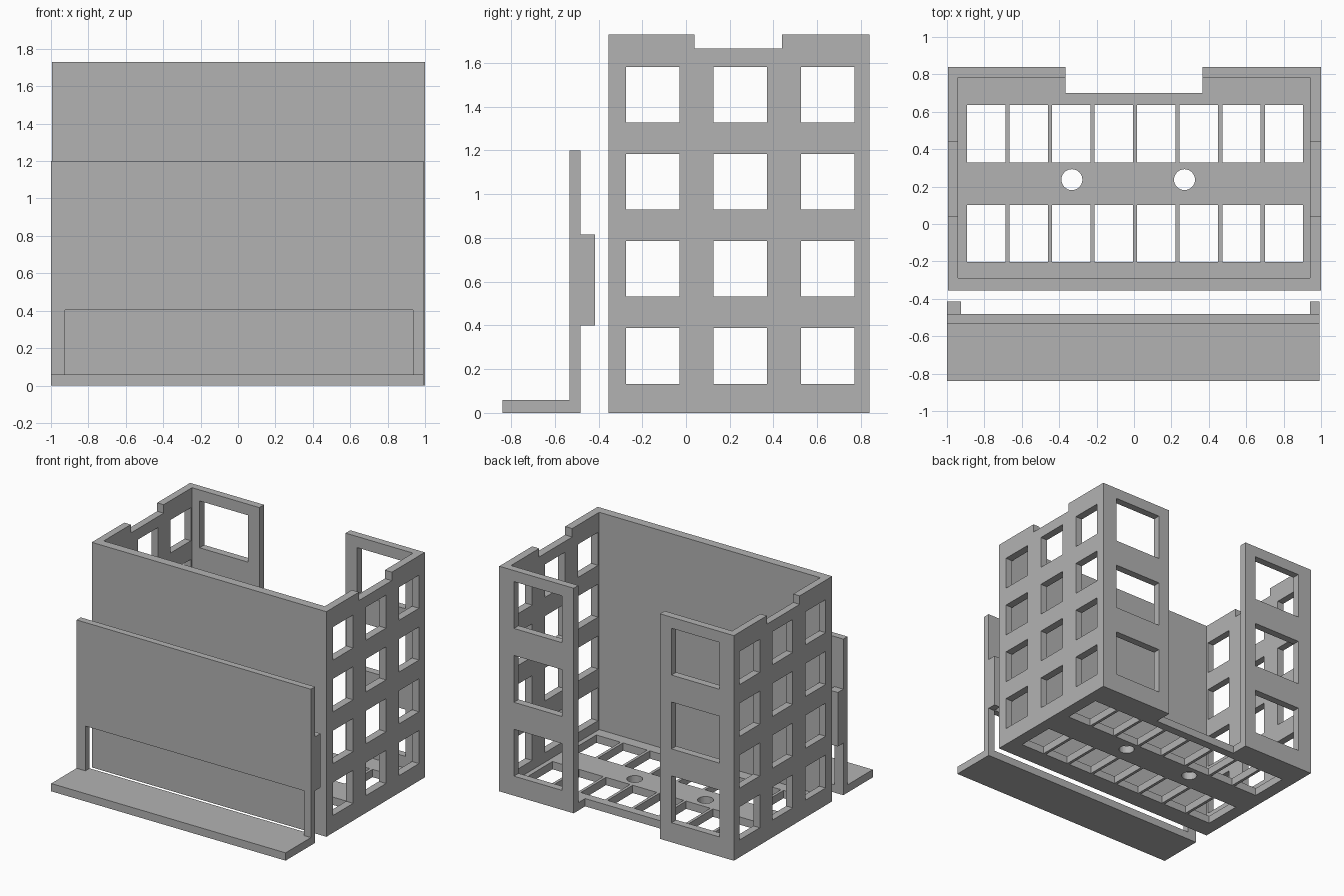
import bpy, bmesh, math
from mathutils import Vector

cube = bpy.data.objects.get("Cube")
if cube:
    bpy.data.objects.remove(cube, do_unlink=True)

grey = bpy.data.materials.new("plain_grey")
grey.use_nodes = True
COLOUR = (0.45, 0.45, 0.45, 1)
grey.diffuse_color = COLOUR
grey.node_tree.nodes["Principled BSDF"].inputs["Base Color"].default_value = COLOUR


def rect(u0, u1, v0, v1):
    return [(u0, v0), (u1, v0), (u1, v1), (u0, v1)]


def circle(cu, cv, r, n=32):
    return [(cu + r * math.cos(2 * math.pi * i / n), cv + r * math.sin(2 * math.pi * i / n))
            for i in range(n)]


def plate(name, axis, start, end, outline, holes=()):
    """Flat outline with holes, extruded along one axis from start to end."""
    def place(u, v):
        return {"x": (start, u, v), "y": (u, start, v), "z": (u, v, start)}[axis]

    direction = Vector([float(axis == a) for a in "xyz"])
    bm = bmesh.new()
    for loop in [outline, *holes]:
        verts = [bm.verts.new(place(u, v)) for u, v in loop]
        for i, vert in enumerate(verts):
            bm.edges.new((vert, verts[i - 1]))
    bmesh.ops.triangle_fill(bm, use_beauty=True, edges=bm.edges[:], normal=direction)
    made = bmesh.ops.extrude_face_region(bm, geom=bm.faces[:], use_keep_orig=True)["geom"]
    moved = [g for g in made if isinstance(g, bmesh.types.BMVert)]
    bmesh.ops.translate(bm, verts=moved, vec=direction * (end - start))
    bmesh.ops.recalc_face_normals(bm, faces=bm.faces[:])
    mesh = bpy.data.meshes.new(name)
    bm.to_mesh(mesh)
    bm.free()
    mesh.materials.append(grey)
    obj = bpy.data.objects.new(name, mesh)
    bpy.context.collection.objects.link(obj)
    return obj


# Main extents of the open building shell
LEFT, RIGHT, IN_X = -0.995, 1.0, 0.94
FRONT, IN_FRONT, IN_BACK, BACK = -0.355, -0.288, 0.783, 0.84
TOP, SLAB, GAP = 1.73, 0.06, 0.367

# Side walls: notched top and a grid of square windows
side_outline = [(FRONT, 0), (BACK, 0), (BACK, TOP), (0.44, TOP), (0.44, 1.665),
                (0.04, 1.665), (0.04, TOP), (FRONT, TOP)]
side_windows = [rect(-0.275 + 0.4 * c, -0.03 + 0.4 * c, 0.133 + 0.398 * r, 0.387 + 0.398 * r)
                for c in range(3) for r in range(4)]
plate("right_side_wall", "x", LEFT, -IN_X, side_outline, side_windows)
plate("left_side_wall", "x", IN_X, RIGHT, side_outline, side_windows)

# Solid front wall
plate("front_wall", "y", FRONT, IN_FRONT, rect(-IN_X, IN_X, 0, TOP))

# Back wall: two panels with three windows each, open in the middle
for name, s in (("right_back_panel", -1), ("left_back_panel", 1)):
    windows = [rect(s * 0.465, s * 0.875, 0.15 + 0.5675 * r, 0.51 + 0.5675 * r)
               for r in range(3)]
    plate(name, "y", IN_BACK, BACK, rect(s * GAP, s * IN_X, 0, TOP), windows)

# Floor: recessed at the back opening, two rows of slots and two round holes
floor_outline = [(-IN_X, IN_FRONT), (IN_X, IN_FRONT), (IN_X, IN_BACK), (GAP, IN_BACK),
                 (GAP, 0.70), (-GAP, 0.70), (-GAP, IN_BACK), (-IN_X, IN_BACK)]
slots = [rect(-0.893 + 0.2275 * i, -0.688 + 0.2275 * i, v, v + 0.305)
         for i in range(8) for v in (-0.203, 0.33)]
plate("floor", "z", 0, SLAB, floor_outline,
      slots + [circle(x, 0.237, 0.056) for x in (-0.332, 0.27)])

# Separate front screen with a low wide opening, a shelf and two rear ribs
S0, S1 = -1.0, 0.993
plate("screen_panel", "y", -0.533, -0.482, rect(S0, S1, 0, 1.2),
      [rect(-0.925, 0.935, SLAB, 0.404)])
plate("screen_shelf", "z", 0, SLAB, rect(S0, S1, -0.84, -0.533))
plate("right_rib", "y", -0.482, -0.415, rect(S0, -0.925, 0.4, 0.815))
plate("left_rib", "y", -0.482, -0.415, rect(0.94, S1, 0.4, 0.815))
